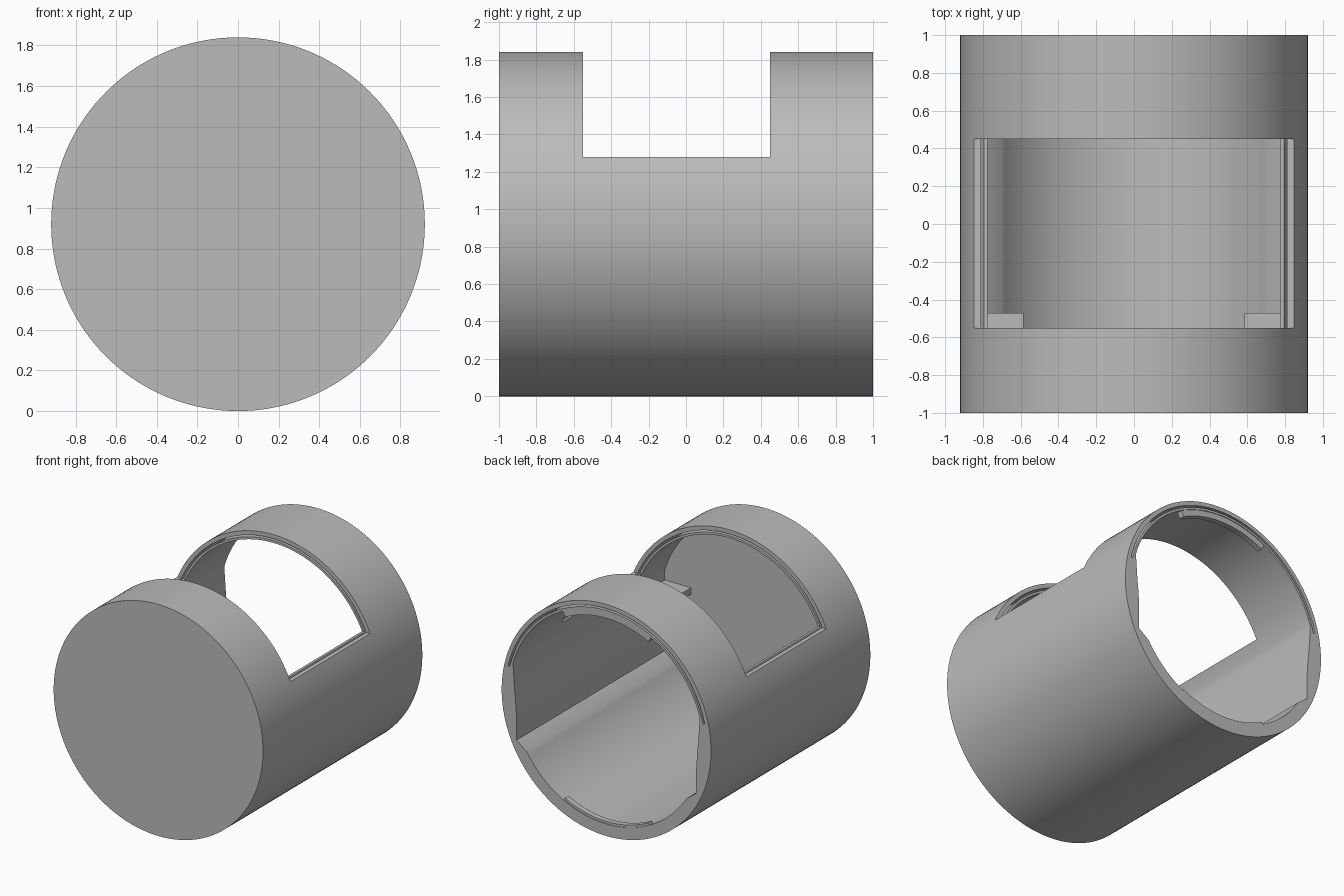
import bpy
import bmesh
from math import radians, cos, sin

R = 0.92          # outer radius, also the height of the axis
CAP = -0.9        # inner face of the closed front

cube = bpy.data.objects.get("Cube")
if cube:
    bpy.data.objects.remove(cube, do_unlink=True)

grey = bpy.data.materials.new("plain_grey")
grey.use_nodes = True
colour = (0.5, 0.5, 0.5, 1)
grey.diffuse_color = colour
grey.node_tree.nodes["Principled BSDF"].inputs["Base Color"].default_value = colour


def arc(r, start, end, steps):
    """Points (x, z) about the axis, angles in degrees from +x."""
    angles = [radians(start + (end - start) * i / steps) for i in range(steps + 1)]
    return [(r * cos(a), r * sin(a)) for a in angles]


def sector(r_in, r_out, start, end, steps):
    return arc(r_out, start, end, steps) + arc(r_in, end, start, steps)


def box(x0, x1, z0, z1):
    return [(x0, z0), (x1, z0), (x1, z1), (x0, z1)]


def extrude(name, profile, y0, y1):
    """Prism along y from an (x, z) outline measured from the axis."""
    bm = bmesh.new()
    face = bm.faces.new([bm.verts.new((x, y0, z + R)) for x, z in profile])
    moved = bmesh.ops.extrude_face_region(bm, geom=[face])["geom"]
    verts = [v for v in moved if isinstance(v, bmesh.types.BMVert)]
    bmesh.ops.translate(bm, verts=verts, vec=(0, y1 - y0, 0))
    bmesh.ops.recalc_face_normals(bm, faces=bm.faces)
    mesh = bpy.data.meshes.new(name)
    bm.to_mesh(mesh)
    bm.free()
    mesh.materials.append(grey)
    obj = bpy.data.objects.new(name, mesh)
    bpy.context.collection.objects.link(obj)
    return obj


def activate(obj):
    bpy.ops.object.select_all(action='DESELECT')
    obj.select_set(True)
    bpy.context.view_layer.objects.active = obj


def cut(obj, cutter):
    cutter.hide_render = True
    mod = obj.modifiers.new("cut", 'BOOLEAN')
    mod.operation = 'DIFFERENCE'
    mod.solver = 'EXACT'
    mod.object = cutter
    activate(obj)
    bpy.ops.object.modifier_apply(modifier=mod.name)
    bpy.data.objects.remove(cutter, do_unlink=True)


# Round housing, closed at the front
housing = extrude("housing", arc(R, 0, 360, 144)[:-1], -1, 1)

# Bore: wide upper arc, straight sides, sloped ledges, narrower lower arc
half = arc(0.854, 90, 16, 36)
half += [(0.808, 0.05), (0.797, -0.07), (0.79, -0.18), (0.79, -0.37)]
half += arc(0.825, -32, -90, 28)
bore = half + [(-x, z) for x, z in reversed(half[1:-1])]
cut(housing, extrude("bore_cutter", bore, CAP, 1.1))

# Thin curved slot inside the upper wall
cut(housing, extrude("slot_cutter", sector(0.872, 0.887, 13, 167, 72), CAP, 1.1))

# Window across the top
cut(housing, extrude("window_cutter", box(-1.2, 1.2, 0.36, 1.2), -0.55, 0.45))

activate(housing)
bpy.ops.object.shade_smooth_by_angle(angle=radians(30))

# Support blocks behind the closed front
for side, sign in (("left", 1), ("right", -1)):
    extrude("support_block_" + side, box(sign * 0.585, sign * 0.825, 0.12, 0.17), CAP, -0.47)

# Snap ridges inside the open back
for name, middle, r_out in (("top", 90, 0.86), ("bottom", -90, 0.835)):
    ridge = extrude("snap_ridge_" + name,
                    sector(0.807, r_out, middle - 27, middle + 27, 24), 0.95, 0.995)
    activate(ridge)
    bpy.ops.object.shade_smooth_by_angle(angle=radians(30))
